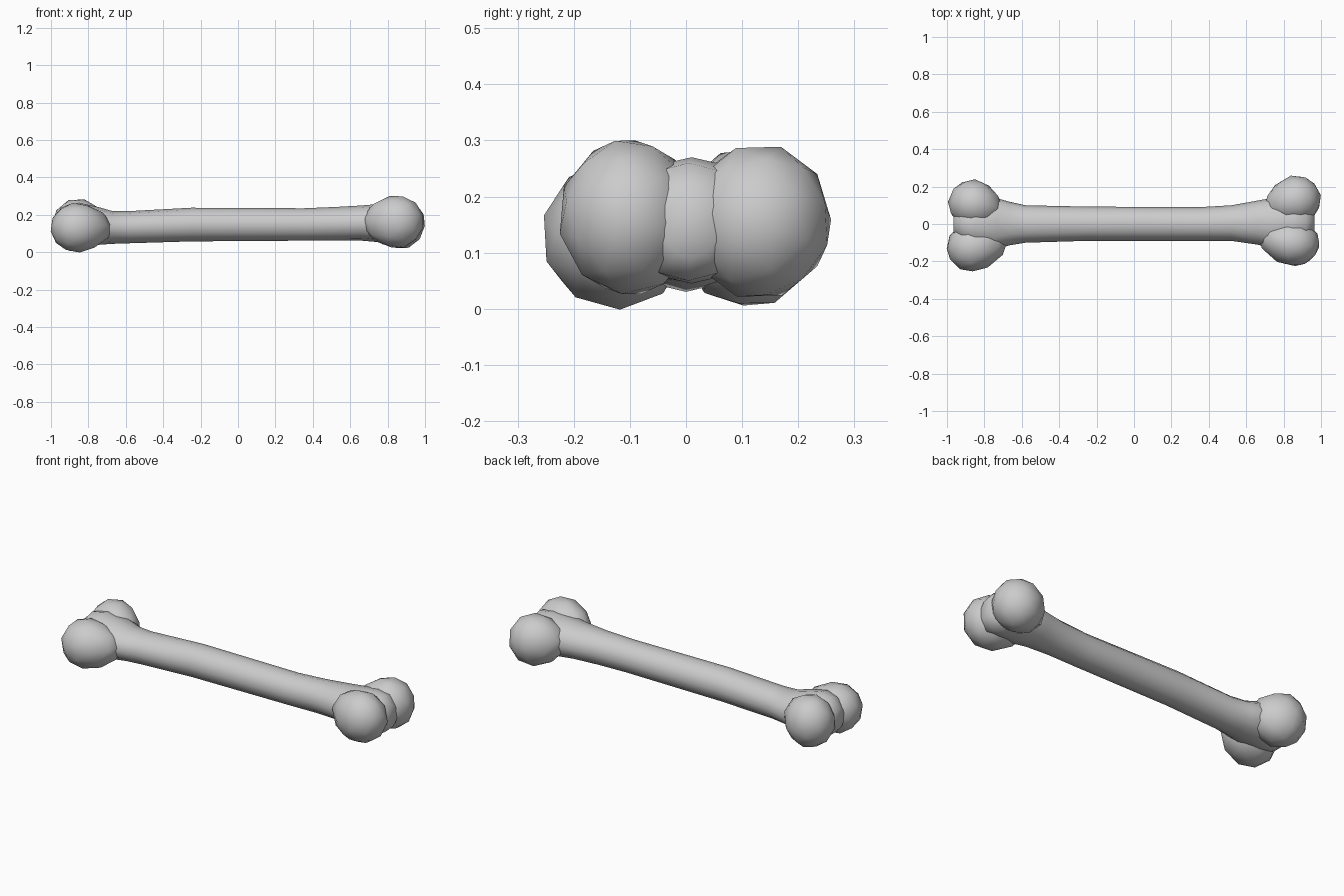
import bpy, bmesh, math
from mathutils import Vector, Matrix

old = bpy.data.objects.get("Cube")
if old:
    bpy.data.objects.remove(old)

grey = bpy.data.materials.new("bone_grey")
grey.use_nodes = True
tone = (0.6, 0.6, 0.6, 1)
grey.diffuse_color = tone
grey.node_tree.nodes["Principled BSDF"].inputs["Base Color"].default_value = tone


def finish(bm, name):
    bmesh.ops.recalc_face_normals(bm, faces=bm.faces)
    mesh = bpy.data.meshes.new(name)
    bm.to_mesh(mesh)
    bm.free()
    mesh.materials.append(grey)
    ob = bpy.data.objects.new(name, mesh)
    bpy.context.collection.objects.link(ob)
    bpy.ops.object.select_all(action='DESELECT')
    ob.select_set(True)
    bpy.context.view_layer.objects.active = ob
    bpy.ops.object.shade_smooth_by_angle(angle=math.radians(50))
    return ob


# Shaft: x, lowest y, highest y, lowest z, highest z of each ring
RINGS = [
    (-0.965, -0.05, 0.05, 0.08, 0.20),
    (-0.92, -0.10, 0.10, 0.04, 0.25),
    (-0.85, -0.13, 0.13, 0.03, 0.265),
    (-0.74, -0.14, 0.14, 0.04, 0.24),
    (-0.67, -0.115, 0.12, 0.045, 0.22),
    (-0.58, -0.10, 0.10, 0.048, 0.22),
    (-0.25, -0.09, 0.093, 0.058, 0.238),
    (0.35, -0.09, 0.09, 0.062, 0.235),
    (0.52, -0.09, 0.10, 0.062, 0.242),
    (0.66, -0.11, 0.125, 0.062, 0.25),
    (0.74, -0.13, 0.14, 0.055, 0.257),
    (0.85, -0.12, 0.14, 0.045, 0.27),
    (0.92, -0.10, 0.11, 0.05, 0.26),
    (0.965, -0.04, 0.06, 0.09, 0.21),
]
SIDES = 12
bm = bmesh.new()
loops = []
for x, y0, y1, z0, z1 in RINGS:
    loop = []
    for i in range(SIDES):
        a = math.tau * i / SIDES
        loop.append(bm.verts.new((x, (y0 + y1) / 2 + math.cos(a) * (y1 - y0) / 2,
                                  (z0 + z1) / 2 + math.sin(a) * (z1 - z0) / 2)))
    loops.append(loop)
for a, b in zip(loops, loops[1:]):
    for i in range(SIDES):
        j = (i + 1) % SIDES
        bm.faces.new((a[i], a[j], b[j], b[i]))
bm.faces.new(loops[0])
bm.faces.new(loops[-1])
finish(bm, "shaft")


# Knobs: faceted balls drawn out towards the shaft
def knob(name, centre, size, stretch, turn):
    bm = bmesh.new()
    bmesh.ops.create_icosphere(bm, subdivisions=2, radius=1,
                               matrix=Matrix.Rotation(turn, 4, Vector((1, 1, 0.5))))
    c = Vector(centre)
    inward = -1 if c.x > 0 else 1
    for v in bm.verts:
        p = Vector((v.co.x * size[0], v.co.y * size[1], v.co.z * size[2]))
        t = max(0, v.co.x * inward)
        p.x *= 1 + stretch * t
        p.y -= math.copysign(0.03, c.y) * t * t
        v.co = c + p
    return finish(bm, name)


knob("left_front_knob", (0.85, -0.103, 0.163), (0.145, 0.125, 0.142), 0.3, 0.3)
knob("left_back_knob", (0.865, 0.13, 0.155), (0.137, 0.132, 0.14), 0.25, 0.9)
knob("right_front_knob", (-0.865, -0.125, 0.131), (0.138, 0.133, 0.134), 0.4, 0.5)
knob("right_back_knob", (-0.86, 0.11, 0.144), (0.135, 0.13, 0.144), 0.2, 1.3)
